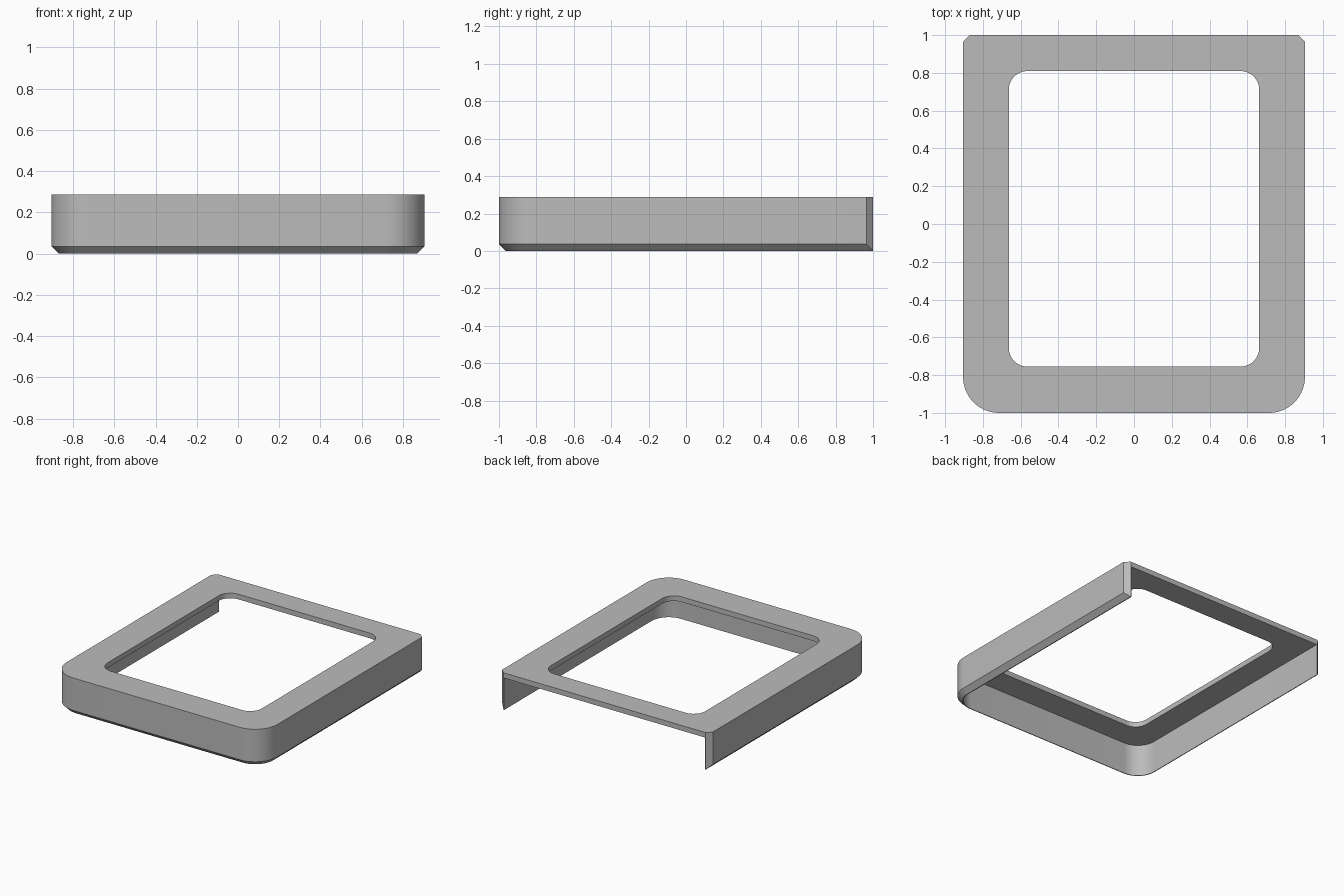
import bpy
from math import sin, cos, pi

if "Cube" in bpy.data.objects:
    bpy.data.objects.remove(bpy.data.objects["Cube"], do_unlink=True)

W, BACK, FRONT, H = 0.905, 1.0, -1.0, 0.288
R, WALL, PLATE, CH = 0.19, 0.042, 0.04, 0.036

grey = bpy.data.materials.new("grey")
grey.use_nodes = True
grey.diffuse_color = (0.5, 0.5, 0.5, 1)
grey.node_tree.nodes["Principled BSDF"].inputs["Base Color"].default_value = grey.diffuse_color


def arc(cx, cy, r, start, n=14):
    """Quarter circle, counter-clockwise from the start angle."""
    return [(cx + r * cos(start + pi / 2 * i / n), cy + r * sin(start + pi / 2 * i / n))
            for i in range(n + 1)]


def u_outline(inset, cut, back=BACK):
    """Rounded front corners, straight back with corners cut at 45 degrees."""
    w, r = W - inset, R - inset
    pts = arc(-W + R, FRONT + R, r, pi) + arc(W - R, FRONT + R, r, 1.5 * pi)
    return pts + [(w, back - cut), (w - cut, back), (-w + cut, back), (-w, back - cut)]


def loft(name, layers):
    """Closed solid through matching outlines, given as (outline, height)."""
    n = len(layers[0][0])
    verts = [(x, y, z) for pts, z in layers for x, y in pts]
    faces = [tuple(range(n))[::-1], tuple(range(len(verts) - n, len(verts)))]
    for k in range(len(layers) - 1):
        for i in range(n):
            j = (i + 1) % n
            faces.append((k * n + i, k * n + j, k * n + n + j, k * n + n + i))
    mesh = bpy.data.meshes.new(name)
    mesh.from_pydata(verts, [], faces)
    mesh.materials.append(grey)
    obj = bpy.data.objects.new(name, mesh)
    bpy.context.collection.objects.link(obj)
    return obj


# Outer body: chamfered underside edge, chamfered back corners
frame = loft("frame_cover", [(u_outline(CH, 0.0005), 0), (u_outline(0, CH), CH), (u_outline(0, CH), H)])

# Hollow below the top plate, open at the back
inner = u_outline(WALL, 0.01, BACK + 0.2)
hollow = loft("hollow_cutter", [(inner, -0.1), (inner, H - PLATE)])

# Rounded window through the plate
x, y0, y1, r = 0.663, -0.755, 0.81, 0.1
hole = (arc(-x + r, y0 + r, r, pi) + arc(x - r, y0 + r, r, 1.5 * pi)
        + arc(x - r, y1 - r, r, 0) + arc(-x + r, y1 - r, r, pi / 2))
window = loft("window_cutter", [(hole, 0.1), (hole, H + 0.1)])

# Cut both out and discard the cutters
bpy.context.view_layer.objects.active = frame
for cutter in (hollow, window):
    cutter.hide_render = True
    mod = frame.modifiers.new("cut", "BOOLEAN")
    mod.operation, mod.solver, mod.object = "DIFFERENCE", "EXACT", cutter
    bpy.ops.object.modifier_apply(modifier=mod.name)
    bpy.data.objects.remove(cutter, do_unlink=True)

bpy.ops.object.select_all(action="DESELECT")
frame.select_set(True)
bpy.ops.object.shade_smooth_by_angle(angle=pi / 6)
